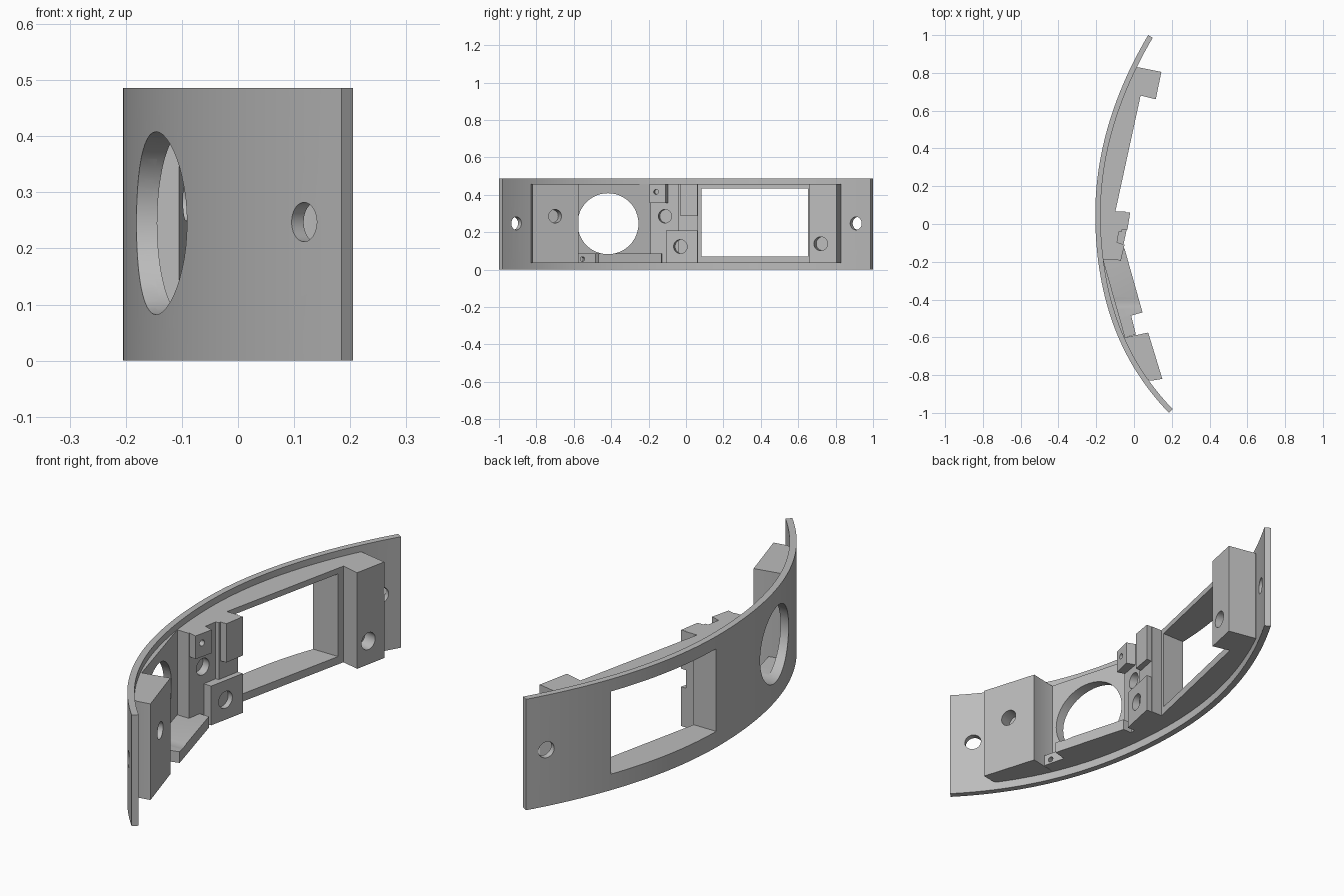
import bpy, bmesh, math
from mathutils import Vector

if "Cube" in bpy.data.objects:
    bpy.data.objects.remove(bpy.data.objects["Cube"])

grey = bpy.data.materials.new("plain grey")
grey.use_nodes = True
grey.diffuse_color = (0.5, 0.5, 0.5, 1)
grey.node_tree.nodes["Principled BSDF"].inputs["Base Color"].default_value = grey.diffuse_color

HEIGHT, THICK = 0.486, 0.028
LOW, HIGH = 0.036, 0.457      # height range of the inner mounts


def bow(y, depth=0.0):
    """Point on the bowed panel at y, moved inward by depth."""
    t = y - 0.05
    if t < 0:
        x, slope = 0.25 * t**2 + 0.094 * t**4, 0.5 * t + 0.376 * t**3
    else:
        x, slope = 0.31 * t**2, 0.62 * t
    n = Vector((1, -slope)).normalized()
    return Vector((x - 0.205, y)) + n * depth


def arc(y0, y1, depth, steps):
    return [bow(y0 + (y1 - y0) * i / steps, depth) for i in range(steps + 1)]


def prism(name, outline, z0, z1):
    """Extrude a plan outline between two heights."""
    bm = bmesh.new()
    face = bm.faces.new([bm.verts.new((p[0], p[1], z0)) for p in outline])
    top = bmesh.ops.extrude_face_region(bm, geom=[face])["geom"]
    bmesh.ops.translate(bm, vec=(0, 0, z1 - z0),
                        verts=[v for v in top if isinstance(v, bmesh.types.BMVert)])
    bmesh.ops.recalc_face_normals(bm, faces=bm.faces)
    mesh = bpy.data.meshes.new(name)
    bm.to_mesh(mesh)
    bm.free()
    mesh.materials.append(grey)
    obj = bpy.data.objects.new(name, mesh)
    bpy.context.collection.objects.link(obj)
    return obj


def mount(name, front, z0=LOW, z1=HIGH):
    """Prism whose back follows the panel; front runs from low y to high y."""
    back = arc(front[-1][1], front[0][1], THICK * 0.5, 16)
    return prism(name, list(front) + back, z0, z1)


def drill(name, centre, radius, axis, length):
    bpy.ops.mesh.primitive_cylinder_add(vertices=48, radius=radius, depth=length, location=centre)
    obj = bpy.context.object
    obj.name = name
    obj.rotation_euler = Vector(axis).to_track_quat('Z', 'Y').to_euler()
    obj.data.materials.append(grey)
    return obj


def cut(obj, cutters):
    bpy.context.view_layer.objects.active = obj
    for c in cutters:
        c.hide_render = True
        mod = obj.modifiers.new("cut", 'BOOLEAN')
        mod.operation, mod.solver, mod.object = 'DIFFERENCE', 'EXACT', c
        bpy.ops.object.modifier_apply(modifier=mod.name)


# Bowed outer panel
panel = prism("bowed_panel", arc(-1, 1, 0, 72) + arc(1, -1, THICK, 72), 0, HEIGHT)

# Window frame with its end block
frame = mount("window_frame", [(-0.1, 0.06), (0.035, 0.68), (0.115, 0.66), (0.145, 0.805), (0.02, 0.83)])

# Flat plate round the big opening, and the end block beside it
plate = mount("opening_plate", [(-0.045, -0.605), (-0.162, -0.19)])
end_block = mount("end_block", [(0.09, -0.83), (0.15, -0.82), (0.075, -0.575), (-0.045, -0.6)])

# Low ledge with a small bracket at its end
ledge = mount("low_ledge", [(-0.045, -0.6), (0.01, -0.585), (-0.015, -0.485),
                            (0.045, -0.468), (-0.05, -0.13)], LOW, 0.085)

# Stepped centre mount
wall = mount("centre_wall", [(-0.105, -0.19), (-0.08, -0.04), (-0.065, -0.04), (-0.045, 0.065)])
lower = mount("lower_centre_block", [(-0.055, -0.107), (-0.02, 0.062)], LOW, 0.208)
upper = mount("upper_centre_block", [(-0.035, -0.03), (-0.02, 0.062)], 0.287, HIGH)
lug = prism("small_lug", [(-0.13, -0.18), (-0.07, -0.195), (-0.05, -0.11), (-0.11, -0.09)], 0.355, HIGH)

# Cutters for the openings and holes
window = prism("window_cutter", [(-0.5, 0.083), (0.5, 0.083), (0.5, 0.652), (-0.5, 0.652)], 0.07, 0.432)
opening = drill("opening_cutter", (-0.1, -0.417, 0.245), 0.163, (1, 0, 0), 0.6)
ends = []
for y in (-0.925, 0.922):
    a, b = bow(y), bow(y, THICK)
    ends.append(drill("end_hole_cutter", (*((a + b) / 2), 0.247), 0.035, (*(b - a), 0), 0.1))
right_tilt, left_tilt = (0.98, -0.21, 0), (0.96, 0.29, 0)
frame_hole = drill("frame_hole_cutter", (0.128, 0.72, 0.138), 0.037, right_tilt, 0.12)
block_hole = drill("block_hole_cutter", (0.113, -0.7, 0.285), 0.036, left_tilt, 0.12)
wall_hole = drill("wall_hole_cutter", (-0.09, -0.113, 0.285), 0.036, right_tilt, 0.08)
lower_hole = drill("lower_hole_cutter", (-0.04, -0.03, 0.123), 0.037, right_tilt, 0.12)
lug_hole = drill("lug_hole_cutter", (-0.062, -0.16, 0.415), 0.013, right_tilt, 0.06)
ledge_hole = drill("ledge_hole_cutter", (0.003, -0.553, 0.056), 0.012, left_tilt, 0.06)

jobs = [(panel, [window, opening] + ends), (frame, [window, frame_hole]),
        (plate, [opening]), (ledge, [opening, ledge_hole]), (end_block, [block_hole]),
        (wall, [wall_hole]), (lower, [lower_hole]), (lug, [lug_hole]), (upper, [])]
for obj, cutters in jobs:
    cut(obj, cutters)

for c in {c for _, cs in jobs for c in cs}:
    bpy.data.objects.remove(c)

# Smooth curved walls, crisp edges
bpy.ops.object.select_all(action='DESELECT')
for obj, _ in jobs:
    obj.select_set(True)
bpy.context.view_layer.objects.active = panel
bpy.ops.object.shade_smooth_by_angle(angle=math.radians(25))
